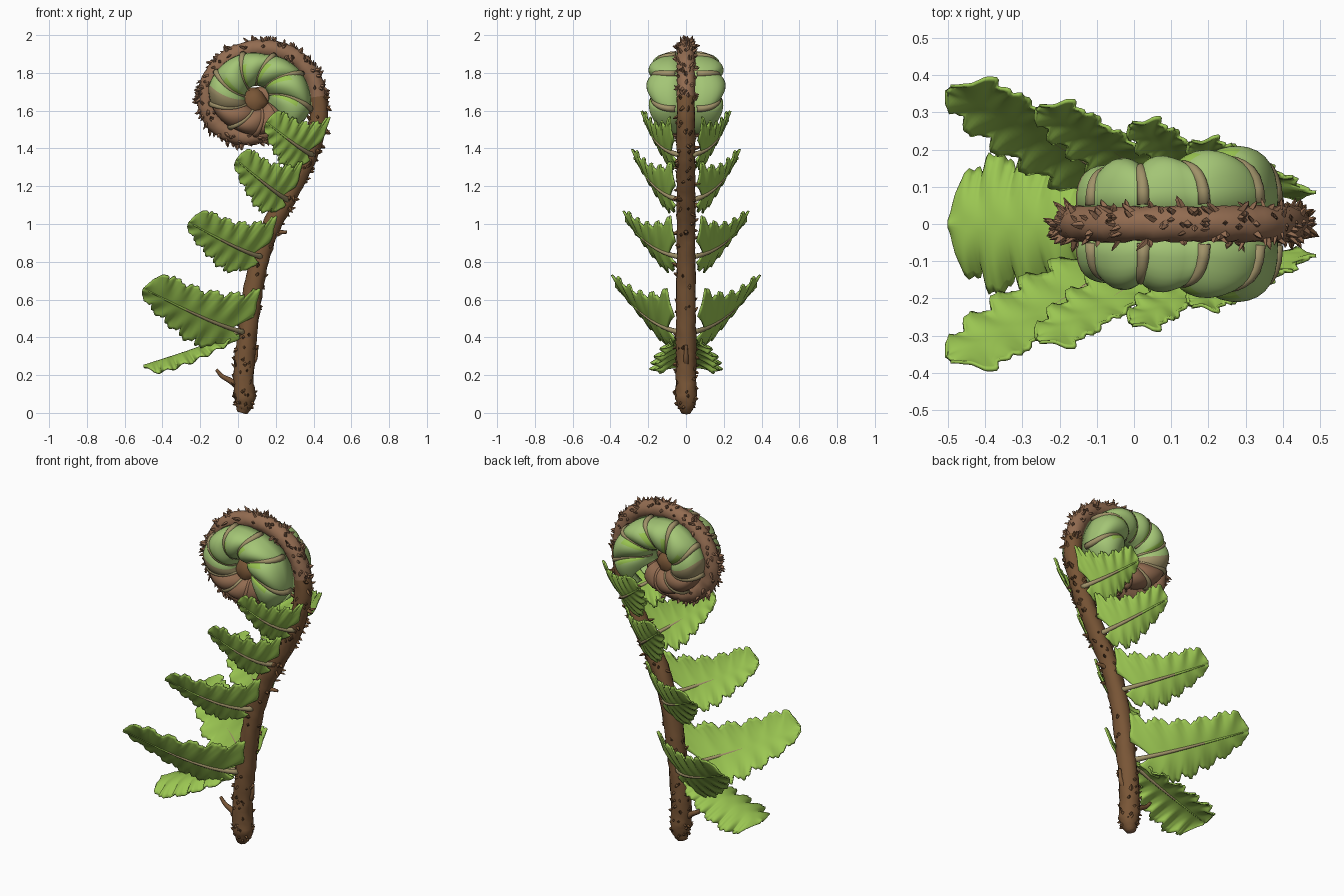
import bpy, bmesh, math, random
from mathutils import Vector as V

if "Cube" in bpy.data.objects:
    bpy.data.objects.remove(bpy.data.objects["Cube"])

random.seed(4)


def material(name, rgb):
    m = bpy.data.materials.new(name)
    m.diffuse_color = (*rgb, 1)
    m.use_nodes = True
    m.node_tree.nodes["Principled BSDF"].inputs["Base Color"].default_value = m.diffuse_color
    return m


STEM = material("stem brown", (0.19, 0.092, 0.037))
COIL = material("coil brown", (0.29, 0.15, 0.082))
LEAF = material("leaf green", (0.33, 0.57, 0.085))
CURL = material("pale curled green", (0.37, 0.56, 0.18))
RIB = material("rib tan", (0.35, 0.285, 0.14))


def make(name, verts, faces, mats, rule=None, mirror=False, smooth=True, thick=0):
    me = bpy.data.meshes.new(name)
    me.from_pydata([tuple(v) for v in verts], [], faces)
    for m in mats:
        me.materials.append(m)
    for i, p in enumerate(me.polygons):
        p.use_smooth = smooth
        if rule:
            p.material_index = rule(i)
    if not thick:
        bm = bmesh.new()
        bm.from_mesh(me)
        bmesh.ops.recalc_face_normals(bm, faces=bm.faces)
        bm.to_mesh(me)
        bm.free()
    ob = bpy.data.objects.new(name, me)
    bpy.context.collection.objects.link(ob)
    if thick:
        mod = ob.modifiers.new("thickness", "SOLIDIFY")
        mod.thickness, mod.offset = thick, 0
    if mirror:
        mod = ob.modifiers.new("mirror", "MIRROR")
        mod.use_axis = (False, True, False)
        mod.use_mirror_merge = False
    return ob


def grid_faces(rows, cols, closed=False):
    n = cols if closed else cols - 1
    return [(i * cols + j, i * cols + (j + 1) % cols,
             (i + 1) * cols + (j + 1) % cols, (i + 1) * cols + j)
            for i in range(rows - 1) for j in range(n)]


def lerp(table, t):
    for (a, va), (b, vb) in zip(table, table[1:]):
        if t <= b:
            return va + (vb - va) * max(0, (t - a) / (b - a))
    return table[-1][1]


def spline(pts, steps):
    pts = [V(p) for p in pts]
    pts = [2 * pts[0] - pts[1]] + pts + [2 * pts[-1] - pts[-2]]
    out = []
    for a, b, c, d in zip(pts, pts[1:], pts[2:], pts[3:]):
        for k in range(steps):
            t = k / steps
            out.append(0.5 * (2 * b + (c - a) * t + (2 * a - 5 * b + 4 * c - d) * t * t
                              + (3 * b - a - 3 * c + d) * t ** 3))
    return out + [pts[-2]]


def frames(path, ref):
    for i, p in enumerate(path):
        t = (path[min(i + 1, len(path) - 1)] - path[max(i - 1, 0)]).normalized()
        u = t.cross(ref).normalized()
        yield p, t, u, u.cross(t)


def tube(name, path, radius, mats, ref=V((0, 1, 0)), sides=12, rule=None, mirror=False, rough=0):
    verts = []
    for i, (p, t, u, w) in enumerate(frames(path, ref)):
        r = radius(i / (len(path) - 1))
        for j in range(sides):
            a = 2 * math.pi * j / sides
            verts.append(p + (u * math.cos(a) + w * math.sin(a)) * r * (1 + random.uniform(-rough, rough)))
    n = len(path)
    faces = grid_faces(n, sides, True) + [tuple(range(sides))[::-1],
                                          tuple(range((n - 1) * sides, n * sides))]
    return make(name, verts, faces, mats, rule, mirror)


# Stem rising into the spiral coil
xz = [(0.02, 0), (0.035, 0.06), (0.03, 0.2), (0.05, 0.42), (0.09, 0.7), (0.16, 0.95), (0.27, 1.16),
      (0.37, 1.36), (0.425, 1.55), (0.415, 1.72), (0.34, 1.85), (0.22, 1.915), (0.08, 1.925),
      (-0.06, 1.87), (-0.145, 1.76), (-0.165, 1.63), (-0.105, 1.52), (0.01, 1.465), (0.13, 1.48),
      (0.2, 1.56), (0.19, 1.65), (0.12, 1.69), (0.06, 1.66), (0.08, 1.61)]
STEPS = 7
stem = spline([(x, 0, z) for x, z in xz], STEPS)


def stem_r(t):
    return lerp([(0, 0.026), (0.05, 0.056), (0.2, 0.05), (0.4, 0.048), (0.7, 0.048), (0.85, 0.043), (1, 0.03)], t)


tube("stem", stem, stem_r, [STEM, COIL], sides=16, rough=0.07,
     rule=lambda i: int(i // 16 > 8.6 * STEPS))

# Papery scales bristling from the stem
for name, lo, hi, count, mat in (("stem_scales", 4, 60, 170, STEM), ("coil_scales", 60, 128, 210, COIL)):
    fr = list(frames(stem, V((0, 1, 0))))
    verts, faces = [], []
    for _ in range(count):
        i = random.randint(lo, hi)
        p, t, u, w = fr[i]
        a = random.uniform(0, 2 * math.pi)
        if mat is COIL:
            a = math.pi + random.gauss(0, 1.0)
        n = u * math.cos(a) + w * math.sin(a)
        side = n.cross(t)
        r = stem_r(i / (len(stem) - 1))
        p = p + (stem[i + 1] - p) * random.random()
        size = random.uniform(0.016, 0.038) * (0.7 if i < 30 else 1)
        width = random.uniform(0.007, 0.012)
        k = len(verts)
        base = p + n * r * 0.88
        lean = n * size + t * random.uniform(-0.015, 0.03) + side * random.uniform(-0.014, 0.014)
        ring = [side * width, t * width * -1.2, side * -width, t * width * 1.2]
        verts += [base + d for d in ring] + [base + lean * 0.65 + d * 0.65 for d in ring] + [base + lean]
        for j in range(4):
            m = (j + 1) % 4
            faces += [(k + j, k + m, k + 4 + m, k + 4 + j), (k + 4 + j, k + 4 + m, k + 8)]
    make(name, verts, faces, [mat], smooth=False)

# Small bare stubs low on the stem
for k, pts in enumerate([[(0.0, 0, 0.14), (-0.04, 0, 0.17), (-0.085, 0, 0.195), (-0.115, 0, 0.23)],
                         [(0.06, 0, 0.25), (0.09, 0, 0.29), (0.1, 0, 0.36)],
                         [(0.17, 0, 0.94), (0.21, 0, 0.955), (0.26, 0, 0.957)]]):
    tube(f"stub_{k}", spline(pts, 4), lambda t: 0.019 - 0.011 * t, [STEM], sides=8)


# Toothed leaflets: the half-width vector twists from root to tip
UPPER = [(0, 0.8), (0.08, 1.55), (0.25, 1.15), (0.5, 0.85), (0.75, 0.8), (0.87, 0.85), (1, 0.1)]
LOWER = [(0, 0.25), (0.1, 0.75), (0.3, 1.1), (0.5, 0.95), (0.75, 0.65), (0.9, 0.4), (1, 0.1)]
WHOLE = [(0, 0.15), (0.2, 0.65), (0.5, 0.95), (0.8, 1), (0.92, 0.7), (1, 0.1)]


def leaflet(name, base, tip, root_half, tip_half, mirror=True, arch=-0.04, cup=0.12):
    base, tip, root_half, tip_half = V(base), V(tip), V(root_half), V(tip_half)
    axis = tip - base
    normal = axis.cross(root_half + tip_half).normalized()
    if normal.z < 0:
        normal = -normal

    def mid(t):
        return base + axis * t + normal * arch * math.sin(math.pi * t ** 0.75)

    rows, cols, lobes = 72, 17, 6
    verts = []
    for i in range(rows):
        t = i / (rows - 1)
        f = (t * lobes) % 1
        half = root_half.lerp(tip_half, t)
        for j in range(cols):
            v = 2 * j / (cols - 1) - 1
            q = abs(v)
            env = lerp((LOWER if v < 0 else UPPER) if mirror else WHOLE, t)
            depth = 0.34 if v < 0 else 0.24
            tooth = 1 - depth + depth * math.sin(math.pi * f) ** 0.6 + 0.05 * math.sin(t * lobes * 6 * math.pi)
            ripple = 0.009 * math.sin(2 * math.pi * (t * lobes - 0.4 * q)) * q
            back = (0.16 * t - 0.12) * q * (1 - t ** 6)
            verts.append(mid(0.14 + 0.86 * t) + axis * back + half * v * env * (1 - q * (1 - tooth))
                         + normal * (ripple + cup * half.length * q ** 2 * env))
    make(name, verts, grid_faces(rows, cols), [LEAF], mirror=mirror, thick=0.009)
    ribs = [mid(k / 20) - normal * 0.003 for k in range(20)]
    tube(name + "_midrib", ribs, lambda t: 0.017 - 0.013 * t ** 0.5, [RIB, LEAF], ref=root_half.normalized(),
         sides=8, mirror=mirror, rule=lambda i: int(i // 8 > 11))


leaflet("low_leaf", (0.02, 0, 0.44), (-0.5, 0, 0.25), (0, 0.19, 0), (0, 0.19, 0), False, -0.01, -0.33)
leaflet("leaf_1", (0.03, 0.03, 0.43), (-0.5, 0.36, 0.66), (0.09, 0.02, 0.135), (0.09, 0.095, 0.12))
leaflet("leaf_2", (0.12, 0.03, 0.83), (-0.26, 0.31, 1.01), (0.08, 0.01, 0.13), (0.07, 0.07, 0.10))
leaflet("leaf_3", (0.26, 0.03, 1.13), (-0.01, 0.265, 1.34), (0.07, 0.01, 0.12), (0.06, 0.06, 0.10))
leaflet("leaf_4", (0.39, 0.03, 1.37), (0.15, 0.215, 1.54), (0.08, 0.02, 0.12), (0.06, 0.05, 0.10))

# Furled leaflets packed inside the coil
CX, CZ, STEP = 0.1, 1.67, 40
OUTER = [(-40, 0.25), (0, 0.29), (45, 0.265), (90, 0.23), (180, 0.26), (250, 0.2), (320, 0.19)]
BULGE = [(-40, 0.16), (0, 0.205), (40, 0.2), (90, 0.175), (150, 0.165), (200, 0.13), (320, 0.085)]


def furl(deg, s, lift=0.0):
    f = ((deg + 40) / STEP) % 1
    puff = 0.80 + 0.20 * abs(math.sin(math.pi * f)) ** 0.6 + 0.04 * f
    ro, ri = lerp(OUTER, deg), 0.065
    a = math.pi * s
    r = (ro + ri) / 2 + (ro - ri) / 2 * math.cos(a)
    y = 0.025 + (lerp(BULGE, deg) + lift) * puff * math.sin(a) ** 0.6 * (1 - 0.25 * s)
    th = math.radians(deg + 26 * math.sin(a * 0.5) ** 2 - 12)
    return V((CX + r * math.cos(th), y, CZ + r * math.sin(th)))


degs = [-36 + 3 * k for k in range(119)]
C = 17


def furl_colour(i):
    d, s = degs[i // (C - 1)], i % (C - 1)
    if d > 174:
        return 1 if d < 198 else 2
    return 3 if ((d + 40) / STEP) % 1 > 0.72 and 5 < s < 13 else 0


verts = [furl(d, min(j / (C - 1), 0.9999)) for d in degs for j in range(C)]
make("furled_leaves", verts, grid_faces(len(degs), C), [CURL, RIB, COIL, LEAF], mirror=True, thick=0.006,
     rule=furl_colour)
for k in range(1, 9):
    d = -40 + STEP * k
    path = [furl(d, 0.02 + 0.9 * j / 14, 0.008) for j in range(15)]
    a = math.radians(d)
    tube(f"furl_rib_{k}", path, lambda t: 0.018 - 0.010 * t, [RIB if d < 250 else COIL],
         ref=V((-math.sin(a), 0, math.cos(a))), sides=8, mirror=True)

# Rolled-up heart of the coil
heart = [V((0.085, -0.085 + 0.17 * k / 8, 1.645)) for k in range(9)]
tube("coil_heart", heart, lambda t: 0.035 + 0.04 * math.sin(math.pi * t) ** 0.5 if 0 < t < 1 else 0.03,
     [STEM], ref=V((0, 0, 1)), sides=14, rough=0.12)
